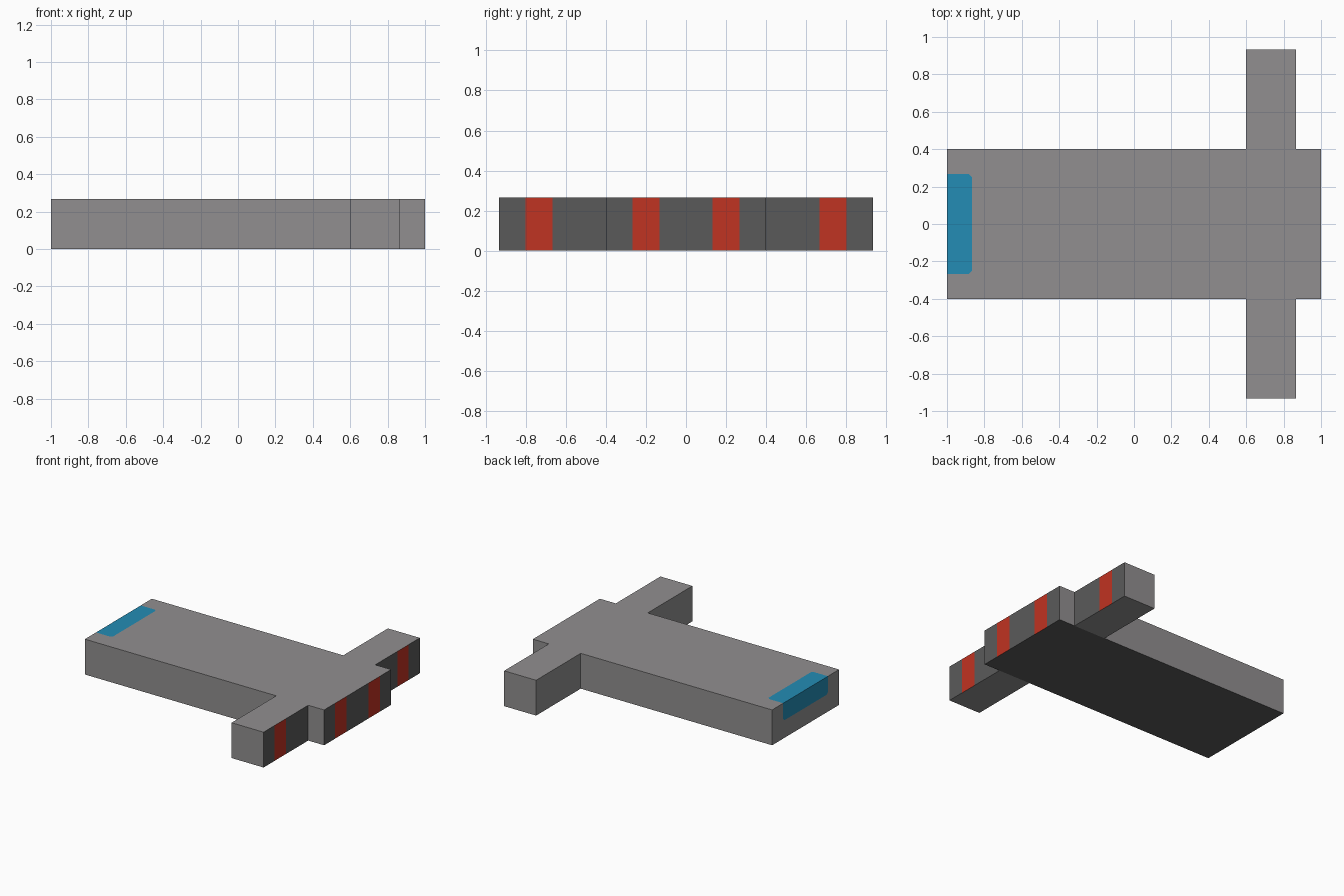
import bpy, bmesh
from mathutils import Vector

if "Cube" in bpy.data.objects:
    bpy.data.objects.remove(bpy.data.objects["Cube"])

H = 0.267            # plate height
GREY, DARK, RED, BLUE = range(4)
COLOURS = [("hull grey", (0.283, 0.275, 0.278)), ("dark grey", (0.102, 0.102, 0.102)),
           ("red", (0.527, 0.033, 0.016)), ("window blue", (0.017, 0.262, 0.462))]

# T-shaped outline: right half, mirrored to the left
half = [(-1, 0.4), (0.6, 0.4), (0.6, 0.933), (0.867, 0.933), (0.867, 0.4), (1, 0.4)]
outline = [(x, -y) for x, y in half] + [(x, y) for x, y in reversed(half)]

bm = bmesh.new()
base = bm.faces.new([bm.verts.new((x, y, 0)) for x, y in outline])
top = bmesh.ops.extrude_face_region(bm, geom=[base], use_keep_orig=True)
bmesh.ops.translate(bm, vec=(0, 0, H),
                    verts=[g for g in top["geom"] if isinstance(g, bmesh.types.BMVert)])
bmesh.ops.recalc_face_normals(bm, faces=bm.faces)


def cut(test, point, normal):
    """Cut the faces that pass the test along a plane."""
    bm.normal_update()
    faces = [f for f in bm.faces if test(f)]
    geom = set(faces)
    for f in faces:
        geom.update(f.edges)
        geom.update(f.verts)
    bmesh.ops.bisect_plane(bm, geom=list(geom), dist=1e-5,
                           plane_co=point, plane_no=Vector(normal).normalized())


def centre(f):
    return f.calc_center_median()


def facing(axis, sign):
    return lambda f: f.normal[axis] * sign > 0.9


def tail_end(f):
    return f.normal.x < -0.9 and centre(f).x < -0.9


W, X0, Z0, C = 0.267, -0.867, 0.133, 0.015   # window limits and corner cut

for s in (-1, 1):
    # Red stripe edges on the faces toward +x
    for y in (0.133, 0.267, 0.667, 0.8):
        cut(facing(0, 1), (0, s * y, 0), (0, 1, 0))
    # Underside and top split where the arms meet the body
    for d in (-1, 1):
        cut(facing(2, d), (0, s * 0.4, 0), (0, 1, 0))
    # Window sides on top and end
    cut(lambda f: f.normal.z > 0.9 and abs(centre(f).y) < 0.4, (0, s * W, 0), (0, 1, 0))
    cut(tail_end, (0, s * W, 0), (0, 1, 0))

# Window inner edge, lower edge
cut(lambda f: f.normal.z > 0.9 and abs(centre(f).y) < W, (X0, 0, 0), (1, 0, 0))
cut(lambda f: tail_end(f) and abs(centre(f).y) < W, (0, 0, Z0), (0, 0, 1))


def in_window(f):
    c = centre(f)
    if abs(c.y) > 0.2:
        return False
    return (f.normal.z > 0.9 and c.x < X0) or (tail_end(f) and c.z > Z0)


# Clipped window corners
for s in (-1, 1):
    cut(lambda f: in_window(f) and f.normal.z > 0.9, (X0 - C, s * W, H), (1, s, 0))
    cut(lambda f: in_window(f) and f.normal.x < -0.9, (-1, s * W, Z0 + C), (0, s, -1))

# Colours by direction and position
bm.normal_update()
for f in bm.faces:
    y = abs(centre(f).y)
    f.material_index = GREY
    if f.normal.x > 0.9:
        f.material_index = RED if 0.133 < y < 0.267 or 0.667 < y < 0.8 else DARK
    elif f.normal.z < -0.9 and y < 0.4:
        f.material_index = DARK
    elif in_window(f):
        f.material_index = BLUE

mesh = bpy.data.meshes.new("hull_with_side_arms")
bm.to_mesh(mesh)
bm.free()
for name, rgb in COLOURS:
    mat = bpy.data.materials.new(name)
    mat.diffuse_color = (*rgb, 1)
    mat.use_nodes = True
    mat.node_tree.nodes["Principled BSDF"].inputs["Base Color"].default_value = mat.diffuse_color
    mesh.materials.append(mat)
bpy.context.collection.objects.link(bpy.data.objects.new("hull_with_side_arms", mesh))
